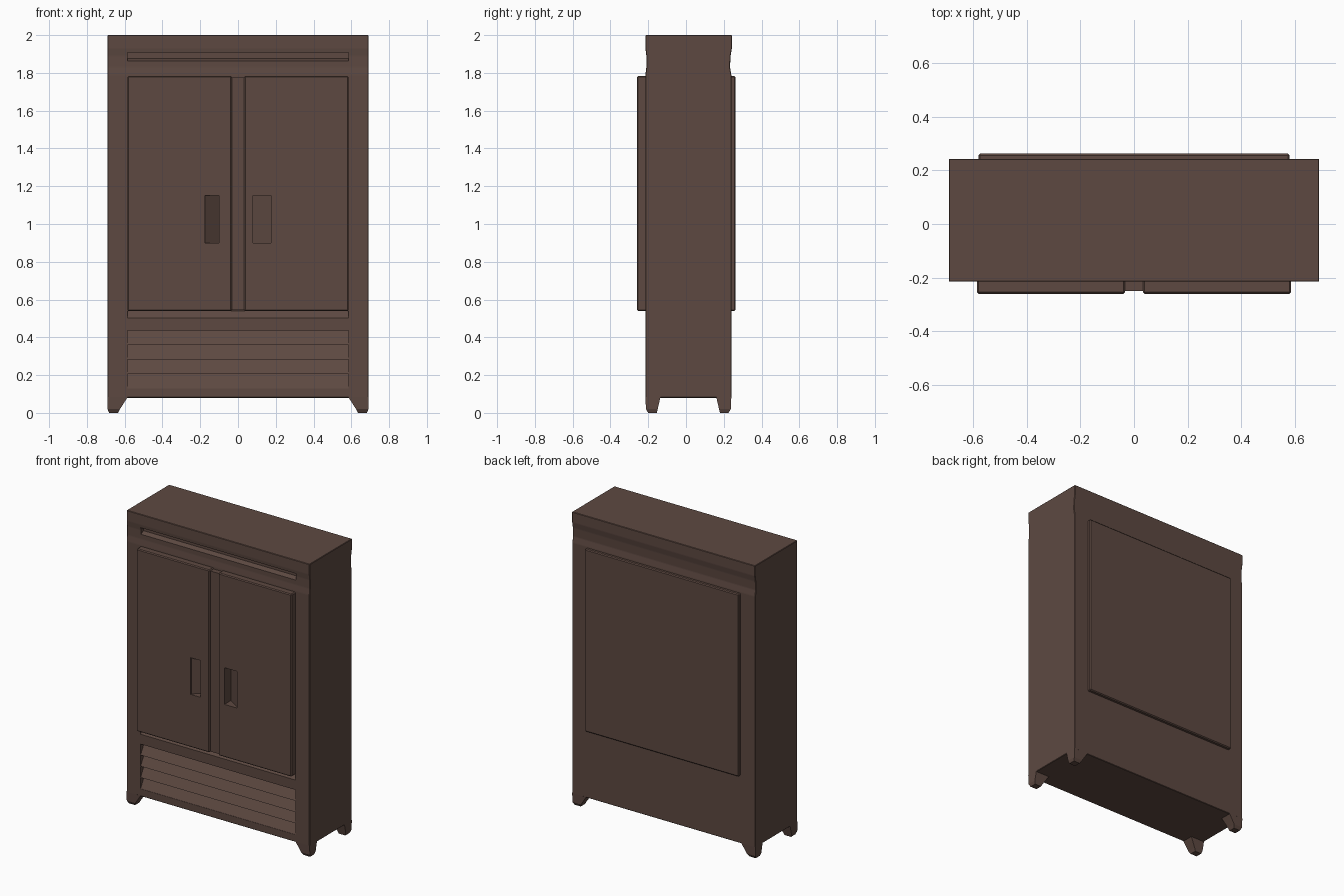
import bpy, bmesh

if "Cube" in bpy.data.objects:
    bpy.data.objects.remove(bpy.data.objects["Cube"])

wood = bpy.data.materials.new("dark_brown_wood")
wood.diffuse_color = (0.110, 0.066, 0.053, 1)
wood.use_nodes = True
wood.node_tree.nodes["Principled BSDF"].inputs["Base Color"].default_value = wood.diffuse_color


def mesh_object(name, bm, bevel=0):
    bmesh.ops.recalc_face_normals(bm, faces=bm.faces)
    if bevel:
        bmesh.ops.bevel(bm, geom=list(bm.edges), offset=bevel, segments=1, affect='EDGES')
    me = bpy.data.meshes.new(name)
    bm.to_mesh(me)
    bm.free()
    me.materials.append(wood)
    ob = bpy.data.objects.new(name, me)
    bpy.context.collection.objects.link(ob)
    return ob


def prism(name, pts, axis, a, b, bevel=0):
    """Extrude a profile: axis 'x' takes (y, z) points, axis 'z' takes (x, y) points."""
    bm = bmesh.new()
    place = (lambda p, t: (t, p[0], p[1])) if axis == 'x' else (lambda p, t: (p[0], p[1], t))
    lo = [bm.verts.new(place(p, a)) for p in pts]
    hi = [bm.verts.new(place(p, b)) for p in pts]
    bm.faces.new(lo)
    bm.faces.new(hi)
    n = len(pts)
    for i in range(n):
        j = (i + 1) % n
        bm.faces.new((lo[i], lo[j], hi[j], hi[i]))
    return mesh_object(name, bm, bevel)


def box(name, x0, x1, y0, y1, z0, z1, bevel=0):
    return prism(name, [(x0, y0), (x1, y0), (x1, y1), (x0, y1)], 'z', z0, z1, bevel)


def cut(target, cutter):
    mod = target.modifiers.new("cut", 'BOOLEAN')
    mod.operation = 'DIFFERENCE'
    mod.solver = 'EXACT'
    mod.object = cutter
    bpy.context.view_layer.objects.active = target
    bpy.ops.object.modifier_apply(modifier=mod.name)


W = 0.585          # half width of doors and vents
F, B = -0.215, 0.24  # front and back of the carcass

# Carcass with a shallow waist under the cornice
body = prism("cabinet_body", [
    (F, 0.08), (B, 0.08), (B, 1.79), (B - 0.007, 1.83), (B - 0.004, 1.89), (B + 0.003, 1.93),
    (B + 0.003, 2.0), (F, 2.0), (F, 1.93), (F + 0.005, 1.89), (F + 0.005, 1.83), (F, 1.79)],
    'x', -0.69, 0.69, 0.003)

# Doors, centre strip and back panel
doors = []
for side, s in (("left", -1), ("right", 1)):
    x0, x1 = sorted((s * 0.033, s * W))
    doors.append(box(side + "_door", x0, x1, -0.26, -0.17, 0.54, 1.783, 0.006))
box("door_centre_strip", -0.036, 0.036, -0.25, -0.19, 0.545, 1.775)
box("back_panel", -0.58, 0.58, 0.20, 0.262, 0.54, 1.783, 0.006)

# Cutters: slot under the cornice, slot under the doors, vent opening
cutters = [
    prism("top_slot_cutter", [(-0.3, 1.908), (F + 0.035, 1.908), (F + 0.035, 1.875),
                              (F, 1.86), (-0.3, 1.86)], 'x', -W, W),
    prism("lower_slot_cutter", [(-0.3, 0.54), (F + 0.03, 0.54), (F, 0.502), (-0.3, 0.502)],
          'x', -W, W),
    box("vent_cutter", -W, W, -0.3, -0.16, 0.13, 0.435),
]
for c in cutters:
    cut(body, c)

# Wedge-shaped hand pulls, deepest toward the middle
for s, deep, shallow, door in ((-1, 0.10, 0.175, doors[0]), (1, 0.08, 0.175, doors[1])):
    c = prism("pull_cutter", [(s * deep, -0.3), (s * deep, -0.19), (s * shallow, -0.25),
                              (s * shallow, -0.3)], 'z', 0.90, 1.15)
    cut(body, c)
    cut(door, c)
    cutters.append(c)
for c in cutters:
    bpy.data.objects.remove(c)

# Four sloping vent slats
for i in range(4):
    z = 0.13 + i * 0.0763
    prism("vent_slat_%d" % (i + 1),
          [(F + 0.002, z), (F + 0.045, z + 0.0763), (-0.15, z + 0.0763), (-0.15, z)],
          'x', -W, W)

# Tapered corner feet
for xn, sx in (("left", -1), ("right", 1)):
    for yn, yo, d in (("front", F, 1), ("back", B, -1)):
        bm = bmesh.new()
        rings = []
        for z, xi, xo, ya, yb in ((0.0, 0.635, 0.683, 0.015, 0.06),
                                  (0.02, 0.625, 0.69, 0.003, 0.065),
                                  (0.085, 0.583, 0.69, 0.0, 0.08)):
            rings.append([bm.verts.new((sx * x, yo + d * y, z))
                          for x, y in ((xi, ya), (xo, ya), (xo, yb), (xi, yb))])
        bm.faces.new(rings[0])
        bm.faces.new(rings[-1])
        for r0, r1 in zip(rings, rings[1:]):
            for i in range(4):
                j = (i + 1) % 4
                bm.faces.new((r0[i], r0[j], r1[j], r1[i]))
        mesh_object("%s_%s_foot" % (yn, xn), bm)
